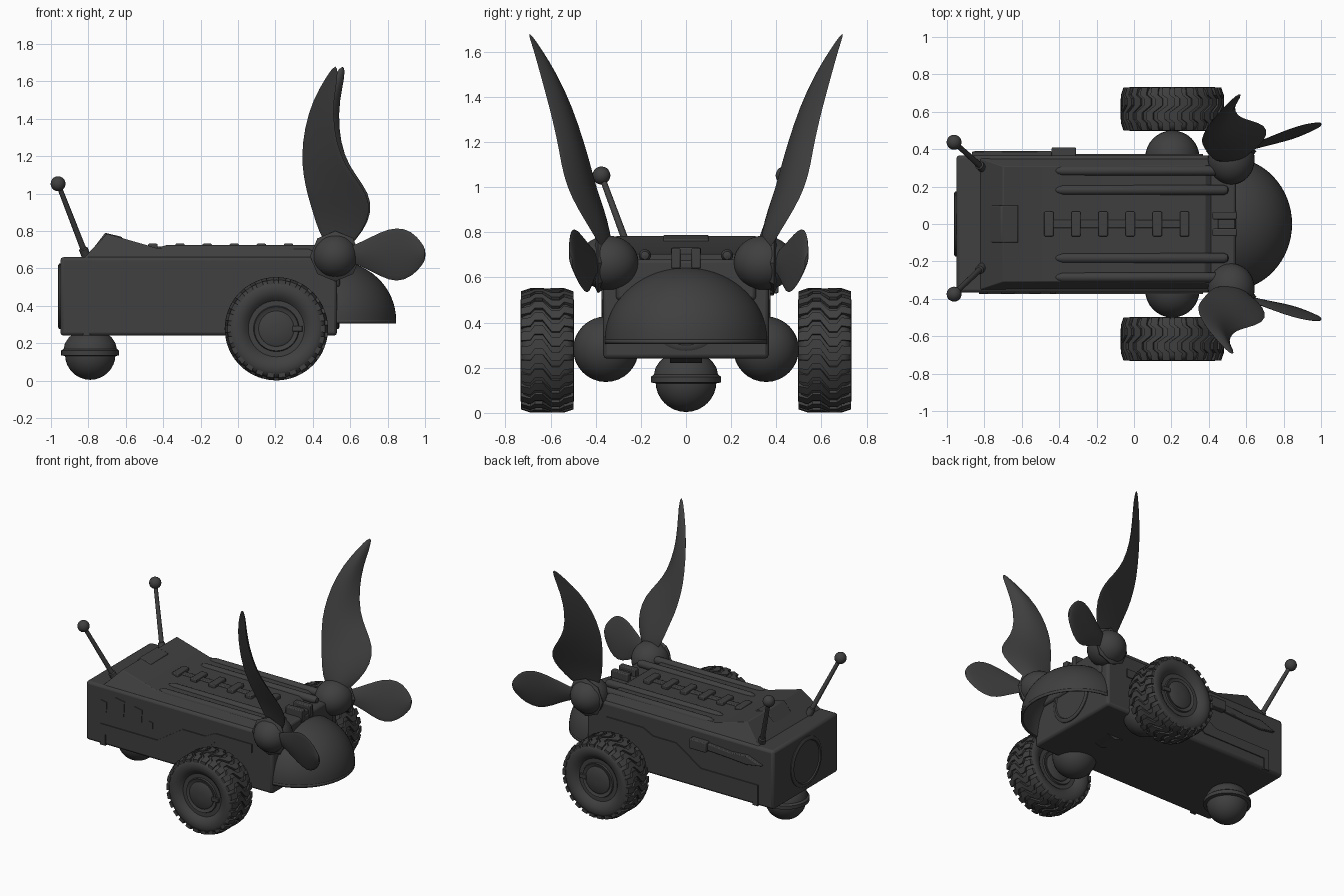
import bpy, bmesh
from math import sin, cos, pi
from mathutils import Vector, Matrix

if "Cube" in bpy.data.objects:
    bpy.data.objects.remove(bpy.data.objects["Cube"])

dark = bpy.data.materials.new("dark_grey")
dark.diffuse_color = (0.05, 0.05, 0.05, 1)
dark.use_nodes = True
dark.node_tree.nodes["Principled BSDF"].inputs["Base Color"].default_value = dark.diffuse_color


def finish(name, bm, bevel=0, subsurf=0):
    bmesh.ops.recalc_face_normals(bm, faces=bm.faces[:])
    me = bpy.data.meshes.new(name)
    bm.to_mesh(me)
    bm.free()
    me.materials.append(dark)
    ob = bpy.data.objects.new(name, me)
    bpy.context.collection.objects.link(ob)
    if bevel:
        m = ob.modifiers.new("bevel", 'BEVEL')
        m.width, m.segments, m.limit_method = bevel, 2, 'ANGLE'
    if subsurf:
        ob.modifiers.new("subsurf", 'SUBSURF').levels = subsurf
        ob.modifiers["subsurf"].render_levels = subsurf
    return ob


def rings_mesh(bm, rings, cap=True):
    vs = [[bm.verts.new(p) for p in r] for r in rings]
    n = len(vs[0])
    for a, b in zip(vs, vs[1:]):
        for i in range(n):
            bm.faces.new((a[i], a[(i + 1) % n], b[(i + 1) % n], b[i]))
    if cap:
        bm.faces.new(vs[0])
        bm.faces.new(vs[-1])


def box(name, x, y, z, bevel=0.006):
    bm = bmesh.new()
    rings_mesh(bm, [[(x[0], y[0], h), (x[1], y[0], h), (x[1], y[1], h), (x[0], y[1], h)] for h in z])
    return finish(name, bm, bevel)


def prism(name, pts, y0, y1, bevel=0):
    bm = bmesh.new()
    rings_mesh(bm, [[(x, y, z) for x, z in pts] for y in (y0, y1)])
    return finish(name, bm, bevel)


def lathe(name, prof, origin, axis, seg=48):
    """prof holds (radius, height along axis)"""
    q = Vector((0, 0, 1)).rotation_difference(Vector(axis))
    o = Vector(origin)
    bm = bmesh.new()
    rings_mesh(bm, [[o + q @ Vector((r * cos(2 * pi * i / seg), r * sin(2 * pi * i / seg), h))
                     for i in range(seg)] for r, h in prof])
    return finish(name, bm)


def ball(name, c, r, seg=32):
    bm = bmesh.new()
    bmesh.ops.create_uvsphere(bm, u_segments=seg, v_segments=seg // 2, radius=1,
                              matrix=Matrix.Translation(c) @ Matrix.Diagonal((*r, 1)))
    return finish(name, bm)


def leaf(name, rows, thick, cup):
    """rows of two edge points, joined by a lens-shaped section"""
    bm, rings, n = bmesh.new(), [], 8
    for i, (l, r) in enumerate(rows):
        l, r = Vector(l), Vector(r)
        a, b = rows[max(i - 1, 0)], rows[min(i + 1, len(rows) - 1)]
        up = Vector(b[0]) + Vector(b[1]) - Vector(a[0]) - Vector(a[1])
        nor = (r - l).cross(up).normalized()
        k = min(1, (r - l).length / 0.15)
        pt = lambda t, s: l.lerp(r, t) + nor * k * sin(pi * t) * (cup + s * thick)
        rings.append([pt(j / n, 1) for j in range(n + 1)] + [pt(j / n, -1) for j in range(n - 1, 0, -1)])
    rings_mesh(bm, rings)
    return finish(name, bm, subsurf=1)


# body and sloped upper deck
box("body", (-0.95, 0.53), (-0.367, 0.367), (0.24, 0.66), 0.018)
bm = bmesh.new()
deck = [(-0.83, 0.65), (-0.70, 0.785), (-0.44, 0.71), (0.38, 0.705), (0.45, 0.65)]
rings_mesh(bm, [[(x, s * (0.355 if z < 0.66 else 0.31), z) for x, z in deck] for s in (-1, 1)])
finish("upper_deck", bm, 0.005)
box("nose_block", (0.40, 0.545), (-0.31, 0.31), (0.5, 0.68), 0.015)
prism("deck_hatch", [(-0.81, 0.66), (-0.71, 0.79), (-0.62, 0.768), (-0.62, 0.7)], -0.1, 0.1, 0.006)
prism("belly_ridge", [(0.12, 0.25), (0.22, 0.22), (0.32, 0.25)], -0.07, 0.07)

# deck pipes, spine and ribs
for y in (-0.285, -0.182, 0.182, 0.285):
    lathe("deck_pipe", [(0.004, -0.43), (0.018, -0.41), (0.027, -0.38), (0.027, 0.48), (0.018, 0.5), (0.004, 0.505)],
          (0, y, 0.698), (1, 0, 0), 20)
box("spine_rail", (-0.48, 0.29), (-0.022, 0.022), (0.69, 0.718))
for i in range(6):
    x = -0.455 + i * 0.145
    box("spine_rib", (x - 0.025, x + 0.025), (-0.066, 0.066), (0.69, 0.732))
for y in (-0.045, 0.045):
    box("nose_clamp", (0.42, 0.55), (y - 0.02, y + 0.02), (0.64, 0.73))
box("nose_clamp_bar", (0.45, 0.54), (-0.065, 0.065), (0.64, 0.705))

# side trim bands
trim = [(-0.83, 0.24), (-0.83, 0.39), (-0.38, 0.39), (-0.18, 0.52), (0, 0.52), (0.08, 0.56), (0.37, 0.56),
        (0.37, 0.50), (0.08, 0.50), (0.02, 0.44), (-0.14, 0.44), (-0.29, 0.32), (-0.79, 0.32), (-0.79, 0.24)]
for s in (-1, 1):
    prism("side_trim", trim, s * 0.355, s * 0.374)
# gill vents on the front side, tool on the other
for x, z, h in ((-0.80, 0.52, 0.04), (-0.67, 0.545, 0.06), (-0.525, 0.53, 0.05), (-0.43, 0.48, 0.028)):
    prism("gill_vent", [(x - h * 0.7, z + h), (x + h * 0.5, z + h * 0.8), (x + h * 0.4, z - h)], -0.372, -0.36)
box("tool_grip", (-0.44, -0.31), (0.36, 0.41), (0.53, 0.60))
prism("tool_blade", [(-0.87, 0.54), (-0.75, 0.585), (-0.62, 0.575), (-0.44, 0.59), (-0.44, 0.54), (-0.62, 0.53),
                     (-0.75, 0.52)], 0.36, 0.39, 0.006)

# round panels at both ends
for x, d, z in ((-0.95, -1, 0.45), (0.53, 1, 0.45)):
    lathe("end_panel_ring", [(0.175, -0.02), (0.175, 0.006), (0.165, 0.012), (0.15, 0.012), (0.145, 0.004)],
          (x, 0, z), (d, 0, 0))

# hollow head dome
bm = bmesh.new()
bmesh.ops.create_uvsphere(bm, u_segments=64, v_segments=32, radius=1,
                          matrix=Matrix.Translation((0.50, 0, 0.325)) @ Matrix.Diagonal((0.345, 0.36, 0.32, 1)))
for co, no in (((0, 0, 0.325), (0, 0, -1)), ((0.525, 0, 0), (-1, 0, 0))):
    bmesh.ops.bisect_plane(bm, geom=bm.verts[:] + bm.edges[:] + bm.faces[:], plane_co=co, plane_no=no,
                           clear_outer=True)
dome = finish("head_dome", bm)
m = dome.modifiers.new("shell", 'SOLIDIFY')
m.thickness, m.offset = 0.02, -1

# rear caster
ball("caster_ball", (-0.79, 0, 0.139), (0.135, 0.135, 0.135))
lathe("caster_collar", [(0.13, 0.13), (0.155, 0.135), (0.155, 0.16), (0.142, 0.17), (0.135, 0.2), (0.115, 0.23),
                        (0.09, 0.25)], (-0.79, 0, 0), (0, 0, 1))

# antennas
for base, tip in (((-0.81, 0.30, 0.66), (-0.962, 0.437, 1.052)), ((-0.81, -0.23, 0.66), (-0.962, -0.375, 1.052))):
    d = Vector(tip) - Vector(base)
    lathe("antenna_rod", [(0.024, 0), (0.024, 0.05), (0.016, 0.055), (0.013, d.length)], base, d.normalized(), 16)
    ball("antenna_ball", tip, (0.04, 0.04, 0.04), 20)

# wheels with zigzag tread
tyre = [(0.1, -0.085), (0.118, -0.095), (0.122, -0.085), (0.15, -0.085), (0.165, -0.1), (0.19, -0.115),
        (0.225, -0.118), (0.25, -0.105), (0.262, -0.085)]
tyre += [(r, -h) for r, h in reversed(tyre)]
zig = [(-0.116, 0.0), (-0.075, 0.0), (-0.055, 0.10), (-0.02, 0.10), (0.02, -0.10), (0.055, -0.10), (0.075, 0.0),
       (0.116, 0.0)]
for s in (-1, 1):
    c = Vector((0.205, s * 0.615, 0.277))
    lathe("tyre", tyre, c, (0, 1, 0), 64)
    for d in (-1, 1):
        lathe("hub_cap", [(0.095, 0.08), (0.095, 0.092), (0.085, 0.098), (0.02, 0.102)], c, (0, d, 0))
    box("hub_latch", (0.29, 0.345), (c.y + s * 0.08, c.y + s * 0.1), (0.262, 0.292), 0.003)
    ball("axle_dome", (0.205, s * 0.355, 0.282), (0.145, 0.145, 0.145))
    bm = bmesh.new()
    for k in range(26):
        rings = []
        for h, off in zig:
            top = 0.262 if abs(h) > 0.1 else 0.276
            a = 2 * pi * k / 26 + off
            rings.append([c + Vector((r * cos(a + w), h, r * sin(a + w)))
                          for r, w in ((0.24, -0.075), (top, -0.075), (top, 0.075), (0.24, 0.075))])
        rings_mesh(bm, rings)
    finish("tyre_tread", bm)

# ears: tall horn leaf, round petal and pod on each side (z, left x, left y, right x, right y)
horn = [(0.70, 0.48, 0.33, 0.59, 0.36), (0.80, 0.42, 0.335, 0.68, 0.42), (0.90, 0.39, 0.36, 0.725, 0.485),
        (1.0, 0.36, 0.395, 0.71, 0.535), (1.1, 0.345, 0.42, 0.63, 0.56), (1.2, 0.34, 0.45, 0.565, 0.575),
        (1.35, 0.36, 0.50, 0.53, 0.61), (1.5, 0.41, 0.57, 0.53, 0.65), (1.62, 0.485, 0.65, 0.555, 0.68),
        (1.68, 0.53, 0.69, 0.55, 0.70)]
# (x, y, top z, bottom z)
petal = [(0.55, 0.38, 0.70, 0.64), (0.66, 0.415, 0.745, 0.61), (0.76, 0.445, 0.805, 0.545),
         (0.85, 0.47, 0.835, 0.51), (0.93, 0.495, 0.81, 0.545), (0.985, 0.51, 0.74, 0.61), (1.003, 0.515, 0.70, 0.65)]
for s in (-1, 1):
    # the front-side ear leans slightly back
    dx = lambda z: s * 0.02 * (z - 0.7)
    leaf("ear_horn", [((a + dx(z), s * b, z), (e + dx(z), s * f, z)) for z, a, b, e, f in horn], 0.018, s * 0.015)
    dy = 0.02 if s > 0 else -0.005
    leaf("ear_petal", [((x, s * (y + dy * (x - 0.5) * 2 + (t - b) * 0.1), t),
                        (x, s * (y + dy * (x - 0.5) * 2 - (t - b) * 0.1), b)) for x, y, t, b in petal], 0.016, 0)
    ball("ear_pod", (0.52, s * 0.345, 0.665), (0.125, 0.135, 0.12))
    lathe("ear_pod_cap", [(0.12, 0), (0.135, 0.02), (0.01, 0.085)], (0.52, s * 0.37, 0.665), (0, s, 0), 8)

# smooth shading with sharp edges kept
for ob in bpy.context.collection.objects:
    ob.select_set(True)
    bpy.context.view_layer.objects.active = ob
bpy.ops.object.shade_smooth_by_angle(angle=0.6)
